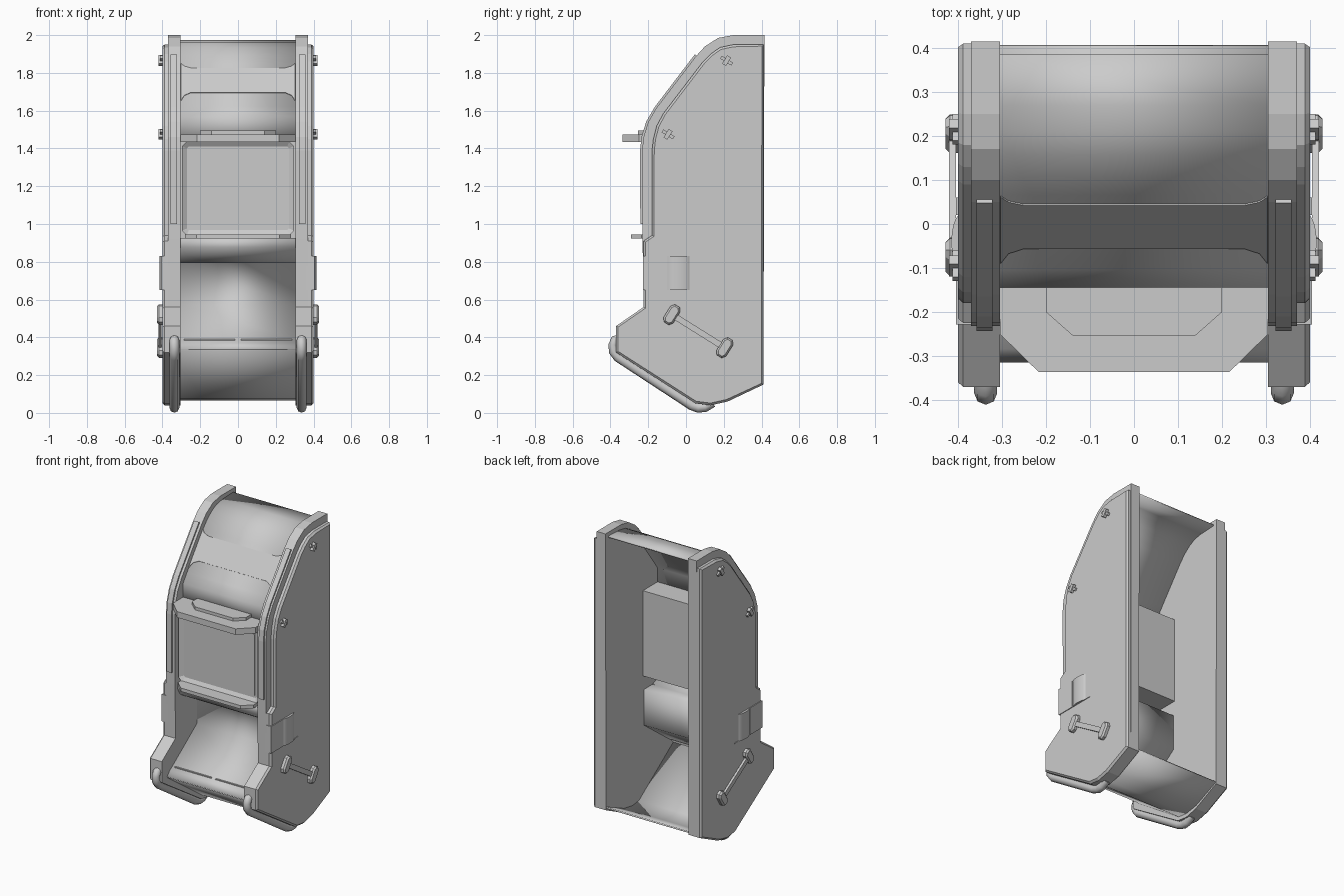
import bpy, bmesh, math
from mathutils import Vector

cube = bpy.data.objects.get("Cube")
if cube:
    bpy.data.objects.remove(cube, do_unlink=True)

grey = bpy.data.materials.new("plain_grey")
grey.use_nodes = True
grey.diffuse_color = (0.6, 0.6, 0.6, 1)
grey.node_tree.nodes["Principled BSDF"].inputs["Base Color"].default_value = (0.6, 0.6, 0.6, 1)


def finish(name, bm, smooth=False, normals=True):
    if normals:
        bmesh.ops.recalc_face_normals(bm, faces=bm.faces)
    mesh = bpy.data.meshes.new(name)
    bm.to_mesh(mesh)
    bm.free()
    mesh.materials.append(grey)
    ob = bpy.data.objects.new(name, mesh)
    bpy.context.collection.objects.link(ob)
    if smooth:
        bpy.ops.object.select_all(action='DESELECT')
        ob.select_set(True)
        bpy.context.view_layer.objects.active = ob
        bpy.ops.object.shade_smooth_by_angle(angle=math.radians(30))
    return ob


def place(axis, p, d):
    """Put a 2D outline point at depth d along the given axis."""
    return {'x': (d, p[0], p[1]), 'y': (p[0], d, p[1]), 'z': (p[0], p[1], d)}[axis]


def prism(name, axis, pts, a, b, inset=0, depth=0, smooth=False):
    """Extrude an outline from a to b, optionally insetting the end cap."""
    bm = bmesh.new()
    face = bm.faces.new([bm.verts.new(place(axis, p, a)) for p in pts])
    ext = bmesh.ops.extrude_face_region(bm, geom=[face])
    verts = [v for v in ext["geom"] if isinstance(v, bmesh.types.BMVert)]
    bmesh.ops.translate(bm, verts=verts, vec=Vector(place(axis, (0, 0), b - a)))
    bmesh.ops.recalc_face_normals(bm, faces=bm.faces)
    if inset:
        cap = [f for f in bm.faces if all(v in verts for v in f.verts)]
        bmesh.ops.inset_region(bm, faces=cap, thickness=inset, depth=depth)
    return finish(name, bm, smooth)


def box(name, x, y, z):
    return prism(name, 'z', [(x[0], y[0]), (x[1], y[0]), (x[1], y[1]), (x[0], y[1])], *z)


def sheet(name, path, x0, x1, thick, smooth=True, offset=0):
    """Thin skin following a (y, z) path across the width."""
    bm = bmesh.new()
    rows = [[bm.verts.new((x, y, z)) for x in (x0, x1)] for y, z in path]
    for r, q in zip(rows, rows[1:]):
        bm.faces.new((r[0], r[1], q[1], q[0]))
    ob = finish(name, bm, smooth, False)
    mod = ob.modifiers.new("thickness", 'SOLIDIFY')
    mod.thickness = thick
    mod.offset = offset
    return ob


def tube(name, pts, r):
    cu = bpy.data.curves.new(name, 'CURVE')
    cu.dimensions = '3D'
    cu.bevel_depth = r
    cu.bevel_resolution = 2
    cu.use_fill_caps = True
    sp = cu.splines.new('POLY')
    sp.points.add(len(pts) - 1)
    for p, co in zip(sp.points, pts):
        p.co = (*co, 1)
    cu.materials.append(grey)
    ob = bpy.data.objects.new(name, cu)
    bpy.context.collection.objects.link(ob)


# Outlines of the cabinet sides in (y, z)
foot = [(-.225, .56), (-.37, .46), (-.37, .32), (.05, .05), (.13, .04), (.22, .06), (.41, .15)]
rim = [(.415, 2), (.25, 2), (.17, 1.985), (.1, 1.94), (.05, 1.885), (-.16, 1.61),
       (-.2, 1.54), (-.225, 1.46), (-.232, 1.39), (-.23, .92)] + foot
plate = [(.41, 1.95), (.25, 1.95), (.18, 1.935), (.13, 1.9), (.09, 1.86), (-.12, 1.585),
         (-.155, 1.52), (-.173, 1.45), (-.18, 1.39), (-.18, .94), (-.225, .91)] + foot
trim = [(.052, 1.895), (-.16, 1.617), (-.205, 1.54), (-.23, 1.46), (-.237, 1.39), (-.236, 1)]
bumper = [(-.35, .39), (-.375, .385), (-.385, .36), (-.383, .325), (-.36, .295), (.03, .04),
          (.065, .027), (.1, .03), (.14, .055)]

for side, s in (("left", 1), ("right", -1)):
    prism(side + "_side_rim", 'x', rim, .305 * s, .37 * s)
    prism(side + "_side_plate", 'x', plate, .37 * s, .388 * s, .012, .012)
    sheet(side + "_edge_trim", trim, .322 * s, .358 * s, .012, False)
    tube(side + "_foot_bumper", [(.337 * s, y, z) for y, z in bumper], .026)

    # Wrapped hinge cover on the waist
    box(side + "_hinge_flange", (.36 * s, .405 * s), (-.228, -.1), (.65, .83))
    arc = [(-.04 - .065 * math.cos(math.pi * i / 10),
            .39 + .025 * math.sin(math.pi * i / 10)) for i in range(11)]
    prism(side + "_hinge_barrel", 'z', [(x * s, y) for y, x in arc], .65, .83, smooth=True)
    box(side + "_hinge_tab", (.39 * s, .404 * s), (.02, .06), (.65, .655))

    # Carry handle: two chamfered mounts joined by a bar
    a, b = Vector((-.075, .52)), Vector((.205, .345))
    d = (b - a).normalized()
    n = Vector((-d.y, d.x))
    for label, c in (("front", a), ("rear", b)):
        outline = [c + d * u + n * v for u, v in
                   ((-.03, -.035), (-.015, -.055), (.015, -.055), (.03, -.035),
                    (.03, .035), (.015, .055), (-.015, .055), (-.03, .035))]
        prism(side + "_handle_mount_" + label, 'x', outline, .39 * s, .418 * s, .01, .01)
    bar = [a + n * .016, b + n * .016, b - n * .016, a - n * .016]
    prism(side + "_handle_bar", 'x', bar, .405 * s, .42 * s)

    # Small latches near the sloped edge
    for i, (y, z) in enumerate(((.215, 1.865), (-.095, 1.475))):
        c = Vector((y, z))
        for part, (u, v, x) in {"bar": (.035, .009, .412), "head": (.012, .026, .42)}.items():
            pts = [c + d * p * u + n * q * v for p, q in ((-1, -1), (1, -1), (1, 1), (-1, 1))]
            prism(f"{side}_latch_{part}_{i}", 'x', pts, .39 * s, x * s)

# Curved top hood, open at the back
hood = [(.385, 1.97), (.27, 1.965), (.21, 1.955), (.16, 1.93), (.11, 1.89), (.07, 1.845),
        (-.1, 1.62), (-.14, 1.565), (-.14, 1.44)]
sheet("top_hood", hood, -.305, .305, .01)

# Shallow raised panel on the hood slope, flared at its ends
bm = bmesh.new()
slope = [(-.303, 1.845), (-.285, 1.83), (-.25, 1.82), (.25, 1.82), (.285, 1.83), (.303, 1.845),
         (.303, 1.645), (.285, 1.675), (.25, 1.69), (-.25, 1.69), (-.285, 1.675), (-.303, 1.645)]
bm.faces.new([bm.verts.new((x, .07 + (z - 1.845) * .17 / .225 - .006, z + .004))
              for x, z in slope])
marquee = finish("marquee_panel", bm, normals=False)
marquee.modifiers.new("thickness", 'SOLIDIFY').thickness = .004

# Screen housing, bezel and recessed screen
box("screen_housing", (-.305, .305), (-.165, .02), (.9, 1.47))


def chamfered(w, z0, z1, c):
    return [(-w, z0 + c), (-w + c, z0), (w - c, z0), (w, z0 + c),
            (w, z1 - c), (w - c, z1), (-w + c, z1), (-w, z1 - c)]


prism("screen_bezel", 'y', chamfered(.297, .94, 1.437, .025), -.16, -.205, .03, -.018)
prism("screen_glass", 'y', chamfered(.258, .982, 1.395, .005), -.16, -.192)


def shelf(name, w, back, mid, front, cut, z0, z1):
    prism(name, 'z', [(-w, back), (-w, mid), (-w + cut, front),
                      (w - cut, front), (w, mid), (w, back)], z0, z1)


# Shelves above and below the screen
shelf("upper_shelf", .305, -.14, -.25, -.336, .088, 1.435, 1.475)
shelf("upper_shelf_riser", .2, -.14, -.2, -.253, .06, 1.47, 1.495)
shelf("lower_shelf", .28, -.14, -.235, -.29, .06, .922, .945)

# Alcove: soffit, back wall and sloping tray in one skin
alcove = [(-.2, .925), (-.195, .88), (-.17, .84), (-.13, .815), (-.08, .8), (.005, .8),
          (.005, .57), (-.25, .385), (-.28, .365), (-.31, .335)]
sheet("alcove_and_tray", alcove, -.305, .305, .012)
for i, x in enumerate((-.285, .015)):
    box(f"tray_slot_{i}", (x, x + .27), (-.262, -.25), (.375, .39))

# Floor skin under the cabinet
floor = [(.405, .165), (.22, .085), (.13, .07), (.06, .078), (-.31, .335)]
sheet("floor_skin", floor, -.305, .305, .01)
